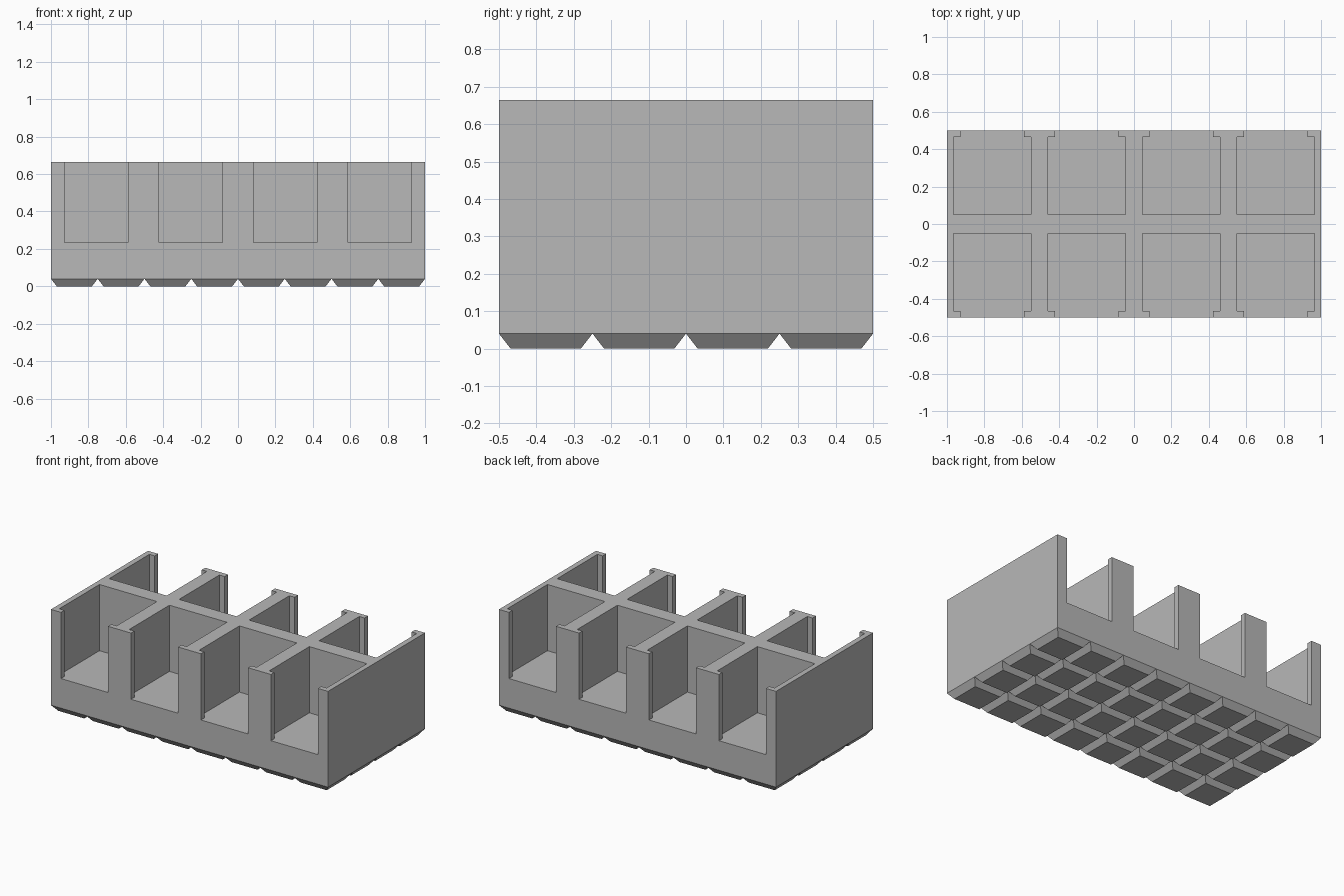
import bpy, bmesh

old = bpy.data.objects.get("Cube")
if old:
    bpy.data.objects.remove(old, do_unlink=True)

TOP, FLOOR, BASE = 0.665, 0.233, 0.04
BAY, SLOT = 0.415, 0.34          # pocket width, front opening width
PITCH, SPINE, LIP = 0.505, 0.05, 0.465
CELL, INSET = 0.25, 0.031        # foot grid spacing and taper

grey = bpy.data.materials.new("plain grey")
grey.use_nodes = True
colour = (0.48, 0.48, 0.48, 1)
grey.diffuse_color = colour
grey.node_tree.nodes["Principled BSDF"].inputs["Base Color"].default_value = colour


def make_object(name, bm):
    bmesh.ops.recalc_face_normals(bm, faces=bm.faces)
    mesh = bpy.data.meshes.new(name)
    bm.to_mesh(mesh)
    bm.free()
    mesh.materials.append(grey)
    obj = bpy.data.objects.new(name, mesh)
    bpy.context.collection.objects.link(obj)
    return obj


def add_prism(bm, outline, z0, z1):
    face = bm.faces.new([bm.verts.new((x, y, z0)) for x, y in outline])
    top = bmesh.ops.extrude_face_region(bm, geom=[face])["geom"]
    verts = [v for v in top if isinstance(v, bmesh.types.BMVert)]
    bmesh.ops.translate(bm, verts=verts, vec=(0, 0, z1 - z0))


def rectangle(x, y, w, h):
    return [(x - w, y - h), (x + w, y - h), (x + w, y + h), (x - w, y + h)]


# Solid block for the tray
bm = bmesh.new()
add_prism(bm, rectangle(0, 0, 1, 0.5), BASE, TOP)
tray = make_object("compartment_tray", bm)

# T-shaped pockets, open at the top and through the long sides
bm = bmesh.new()
b, s = BAY / 2, SLOT / 2
half = [(b, SPINE), (b, LIP), (s, LIP), (s, 0.6)]
outline = half + [(-x, y) for x, y in reversed(half)]
for side in (-1, 1):
    for i in range(4):
        cx = (i - 1.5) * PITCH
        add_prism(bm, [(cx + x, side * y) for x, y in outline], FLOOR, TOP + 0.1)
cutter = make_object("pocket_cutter", bm)
cutter.hide_render = True

cut = tray.modifiers.new("pockets", 'BOOLEAN')
cut.operation = 'DIFFERENCE'
cut.solver = 'EXACT'
cut.object = cutter
bpy.context.view_layer.objects.active = tray
bpy.ops.object.modifier_apply(modifier=cut.name)
bpy.data.objects.remove(cutter, do_unlink=True)

# Grid of tapered feet below the tray
bm = bmesh.new()
r = CELL / 2
for i in range(8):
    for j in range(4):
        cx, cy = (i - 3.5) * CELL, (j - 1.5) * CELL
        upper = [bm.verts.new((x, y, BASE)) for x, y in rectangle(cx, cy, r, r)]
        lower = [bm.verts.new((x, y, 0))
                 for x, y in rectangle(cx, cy, r - INSET, r - INSET)]
        bm.faces.new(list(reversed(lower)))
        bm.faces.new(upper)
        for k in range(4):
            n = (k + 1) % 4
            bm.faces.new((lower[k], lower[n], upper[n], upper[k]))
make_object("tapered_feet", bm)
